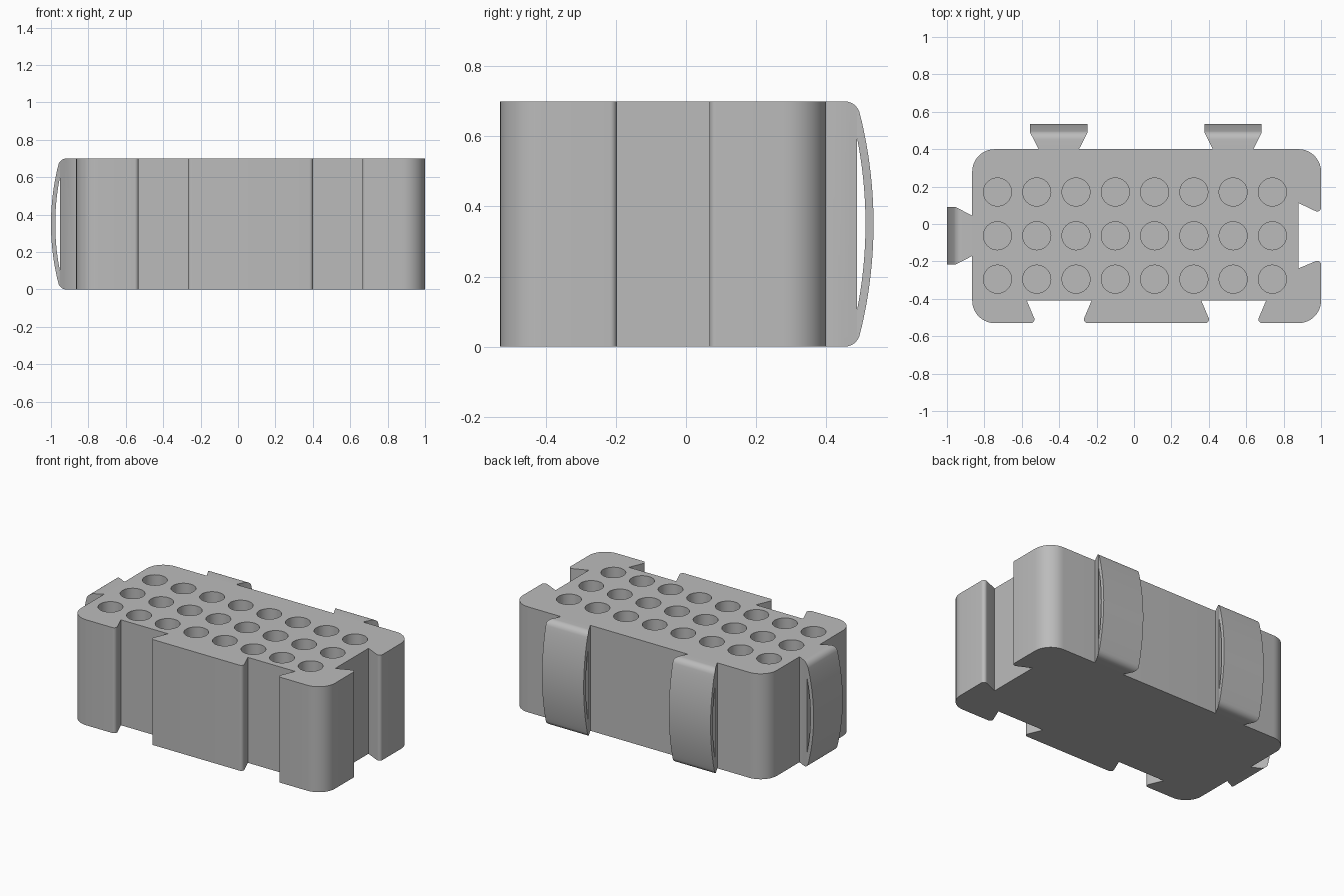
import bpy, bmesh, math
from mathutils import Vector, Matrix

if "Cube" in bpy.data.objects:
    bpy.data.objects.remove(bpy.data.objects["Cube"])

H = 0.7
grey = bpy.data.materials.new("plain_grey")
grey.diffuse_color = (0.5, 0.5, 0.5, 1)
grey.use_nodes = True
grey.node_tree.nodes["Principled BSDF"].inputs["Base Color"].default_value = grey.diffuse_color


def rounded(corners, steps=10):
    """Polygon (x, y, radius) with filleted corners."""
    out = []
    for i, (x, y, r) in enumerate(corners):
        p = Vector((x, y))
        if r == 0:
            out.append(p)
            continue
        a = (Vector(corners[i - 1][:2]) - p).normalized()
        b = (Vector(corners[(i + 1) % len(corners)][:2]) - p).normalized()
        half = a.angle(b) / 2
        c = p + (a + b).normalized() * (r / math.sin(half))
        t = r / math.tan(half)
        u, v = p + a * t - c, p + b * t - c
        turn = math.atan2(u.x * v.y - u.y * v.x, u.dot(v))
        for k in range(steps + 1):
            out.append(c + Matrix.Rotation(turn * k / steps, 2) @ u)
    return out


def make_object(name, bm):
    bmesh.ops.recalc_face_normals(bm, faces=bm.faces)
    me = bpy.data.meshes.new(name)
    bm.to_mesh(me)
    bm.free()
    me.materials.append(grey)
    ob = bpy.data.objects.new(name, me)
    bpy.context.collection.objects.link(ob)
    return ob


def prism(name, pts, place, lo, hi):
    """Extrude a 2D outline; place maps (u, v, depth) to a 3D point."""
    bm = bmesh.new()
    face = bm.faces.new([bm.verts.new(place(p[0], p[1], lo)) for p in pts])
    move = Vector(place(0, 0, hi)) - Vector(place(0, 0, lo))
    ext = bmesh.ops.extrude_face_region(bm, geom=[face], use_keep_orig=True)
    verts = [g for g in ext["geom"] if isinstance(g, bmesh.types.BMVert)]
    bmesh.ops.translate(bm, verts=verts, vec=move)
    return make_object(name, bm)


def carve(ob, steps):
    """Apply boolean (operation, cutter) steps and remove the cutters."""
    for op, cutter in steps:
        cutter.hide_render = True
        m = ob.modifiers.new(op, 'BOOLEAN')
        m.operation, m.object, m.solver = op, cutter, 'EXACT'
    dg = bpy.context.evaluated_depsgraph_get()
    me = bpy.data.meshes.new_from_object(ob.evaluated_get(dg))
    ob.modifiers.clear()
    ob.data = me
    for _, cutter in steps:
        bpy.data.objects.remove(cutter)


def smooth(ob):
    bpy.ops.object.select_all(action='DESELECT')
    ob.select_set(True)
    bpy.context.view_layer.objects.active = ob
    bpy.ops.object.shade_smooth_by_angle(angle=math.radians(30))


def flat(u, v, d):
    return (u, v, d)


def side(u, v, d):
    return (d, u, v)


# Body outline with dovetail grooves in the front and right sides
outline = [(-0.865, -0.53, 0.12)]
for cx in (-0.4, 0.533):
    outline += [(cx - 0.122, -0.53, 0.02), (cx - 0.173, -0.41, 0),
                (cx + 0.173, -0.41, 0), (cx + 0.122, -0.53, 0.02)]
outline += [(1, -0.53, 0.12), (1, -0.187, 0.02), (0.88, -0.237, 0),
            (0.88, 0.112, 0), (1, 0.055, 0.02), (1, 0.4, 0.12), (-0.865, 0.4, 0.12)]
body = prism("rack_body", rounded(outline), flat, 0, H)

# Blind round holes, eight by three
bm = bmesh.new()
for i in range(8):
    for y in (0.171, -0.063, -0.295):
        bmesh.ops.create_cone(bm, cap_ends=True, segments=40, radius1=0.075, radius2=0.075,
                              depth=0.7, matrix=Matrix.Translation((-0.73 + 0.21 * i, y, H - 0.25)))
carve(body, [('DIFFERENCE', make_object("hole_cutter", bm))])
smooth(body)

# Spring tongue: dovetail plan, bowed side profile, lens-shaped slot
plan = [(-0.108, -0.01), (0.108, -0.01), (0.108, 0), (0.153, 0.088), (0.153, 0.2),
        (-0.153, 0.2), (-0.153, 0.088), (-0.108, 0)]


def bow(base, rise, z0, z1, n=24):
    ts = [k / n for k in range(n + 1)]
    return [(base + rise * 4 * t * (1 - t), z0 + (z1 - z0) * t) for t in ts]


bowed = bow(0.087, 0.048, 0, H)
profile = rounded([(-0.05, 0, 0), (0.087, 0, 0.045)] + [p + (0,) for p in bowed[2:-2]]
                  + [(0.087, H, 0.045), (-0.05, H, 0)])
slot = bow(0.088, 0.024, 0.105, 0.595)
tongue = prism("back_tongue_left", plan, flat, -0.1, H + 0.1)
carve(tongue, [('INTERSECT', prism("bow_cutter", profile, side, -0.3, 0.3)),
               ('DIFFERENCE', prism("slot_cutter", slot, side, -0.3, 0.3))])
smooth(tongue)
tongue.location = (-0.402, 0.4, 0)

# Matching tongues on the back right and left side
for name, loc, turn in (("back_tongue_right", (0.53, 0.4, 0), 0),
                        ("left_tongue", (-0.865, -0.063, 0), math.pi / 2)):
    ob = bpy.data.objects.new(name, tongue.data)
    ob.location = loc
    ob.rotation_euler.z = turn
    bpy.context.collection.objects.link(ob)
